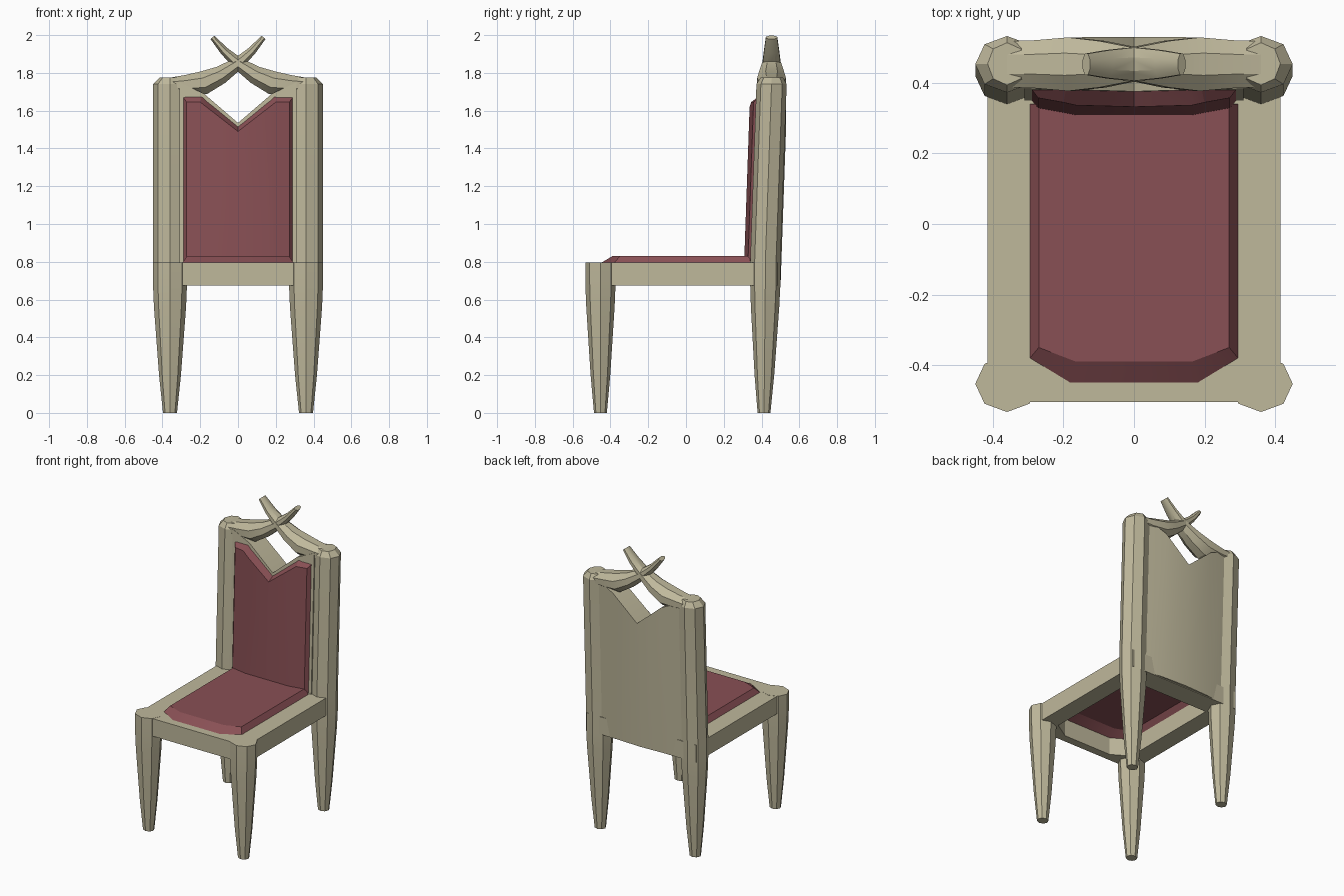
import bpy, bmesh
from math import cos, sin, pi, radians
from mathutils import Vector

if "Cube" in bpy.data.objects:
    bpy.data.objects.remove(bpy.data.objects["Cube"], do_unlink=True)


def material(name, rgb):
    m = bpy.data.materials.new(name)
    m.use_nodes = True
    m.diffuse_color = (*rgb, 1)
    m.node_tree.nodes["Principled BSDF"].inputs["Base Color"].default_value = (*rgb, 1)
    return m


wood = material("pale_wood", (0.52, 0.48, 0.33))
fabric = material("red_fabric", (0.25, 0.08, 0.09))


def loft(name, rings, mat, start=True, end=True, loop=False):
    """Skin a list of equal-length point rings."""
    bm = bmesh.new()
    rows = [[bm.verts.new(p) for p in ring] for ring in rings]
    n = len(rows[0])
    for a, b in zip(rows, rows[1:] + (rows[:1] if loop else [])):
        for i in range(n):
            j = (i + 1) % n
            bm.faces.new((a[i], a[j], b[j], b[i]))
    if start and not loop:
        bm.faces.new(rows[0][::-1])
    if end and not loop:
        bm.faces.new(rows[-1])
    bmesh.ops.recalc_face_normals(bm, faces=bm.faces)
    mesh = bpy.data.meshes.new(name)
    bm.to_mesh(mesh)
    bm.free()
    mesh.materials.append(mat)
    ob = bpy.data.objects.new(name, mesh)
    bpy.context.collection.objects.link(ob)
    bpy.ops.object.select_all(action='DESELECT')
    ob.select_set(True)
    bpy.context.view_layer.objects.active = ob
    bpy.ops.object.shade_smooth_by_angle(angle=radians(28))
    return ob


def octagon(x, y, z, rx, ry):
    return [(x + rx * cos(i * pi / 4), y + ry * sin(i * pi / 4), z) for i in range(8)]


def lean(z):
    return 0.035 * (z - 0.8)


def both_sides(half):
    """Mirror stations running from the outer edge to the centre line."""
    return half + [[(-x, y, z) for x, y, z in ring] for ring in half[-2::-1]]


def mirrored_outline(pts, z):
    return [(x, y, z) for x, y in pts] + [(-x, y, z) for x, y in reversed(pts)]


# Legs: tapered octagons, the rear pair continuing up as back posts
TAPER = [(0, 0.037, 0.034), (0.2, 0.058, 0.052), (0.56, 0.085, 0.075), (0.68, 0.09, 0.08)]
for side, s in (("left", 1), ("right", -1)):
    rings = [octagon(s * 0.36, -0.453, z, rx, ry) for z, rx, ry in TAPER + [(0.796, 0.09, 0.08)]]
    loft("front_leg_" + side, rings, wood)
    rings = [octagon(s * 0.36, 0.413 + 0.01 * z, z, rx, ry) for z, rx, ry in TAPER]
    for z, rx, ry in [(0.796, 0.09, 0.08), (1.74, 0.09, 0.08), (1.775, 0.055, 0.06)]:
        rings.append(octagon(s * 0.36, 0.42 + lean(z), z, rx, ry))
    loft("rear_leg_and_post_" + side, rings, wood)

# Seat frame: a ring of rails around the cushion opening
OUTER = [(0.415, 0.485), (0.415, -0.505), (0.18, -0.505)]
OPENING = [(0.295, 0.34), (0.295, -0.38), (0.18, -0.45)]
loft("seat_frame", [mirrored_outline(OUTER, 0.675), mirrored_outline(OUTER, 0.795),
                    mirrored_outline(OPENING, 0.795), mirrored_outline(OPENING, 0.675)],
     wood, loop=True)

# Seat cushion: a shallow shell, open underneath
TOP = [(0.27, 0.34), (0.27, -0.35), (0.165, -0.39)]
loft("seat_cushion", [mirrored_outline(OPENING, 0.794), mirrored_outline(TOP, 0.83)],
     fabric, start=False)

# Back panel with a V notch in its top edge
half = []
for x, top, back in [(0.31, 1.75, 0.478), (0.18, 1.69, 0.498), (0, 1.535, 0.505)]:
    half.append([(x, y + lean(z), z) for y, z in
                 [(0.35, 0.68), (back, 0.68), (back, top), (0.35, top)]])
loft("back_panel", both_sides(half), wood)

# Back cushion following the notch, with bevelled edges
half = []
for xo, xi, zo, zi, y in [(0.297, 0.272, 1.68, 1.645, 0.328), (0.19, 0.2, 1.68, 1.645, 0.315),
                          (0.165, 0.165, 1.655, 1.618, 0.308), (0, 0, 1.52, 1.49, 0.308)]:
    half.append([(xo, 0.36 + lean(0.8), 0.8), (xi, y, 0.8),
                 (xi, y + lean(zi), zi), (xo, 0.36 + lean(zo), zo)])
loft("back_cushion", both_sides(half), fabric)

# Crest arms: tapering curved bars that cross above the notch
PATH = [(-0.37, 1.735, 0.038, 0.065), (-0.28, 1.738, 0.05, 0.068), (-0.18, 1.748, 0.062, 0.076),
        (-0.09, 1.79, 0.048, 0.066), (0, 1.85, 0.033, 0.048), (0.075, 1.918, 0.022, 0.04),
        (0.135, 1.988, 0.014, 0.03)]
for side, s in (("left", -1), ("right", 1)):
    rings = []
    for i, (x, z, thick, depth) in enumerate(PATH):
        a, b = PATH[max(i - 1, 0)], PATH[min(i + 1, len(PATH) - 1)]
        t = Vector((b[0] - a[0], b[1] - a[1])).normalized()
        ring = []
        for k in range(8):
            ang = (k + 0.5) * pi / 4
            u, v = cos(ang) / cos(pi / 8) * depth, sin(ang) / cos(pi / 8) * thick
            ring.append((s * (x - t.y * v), 0.453 + u, z + t.x * v))
        rings.append(ring)
    loft("crest_arm_" + side, rings, wood)
